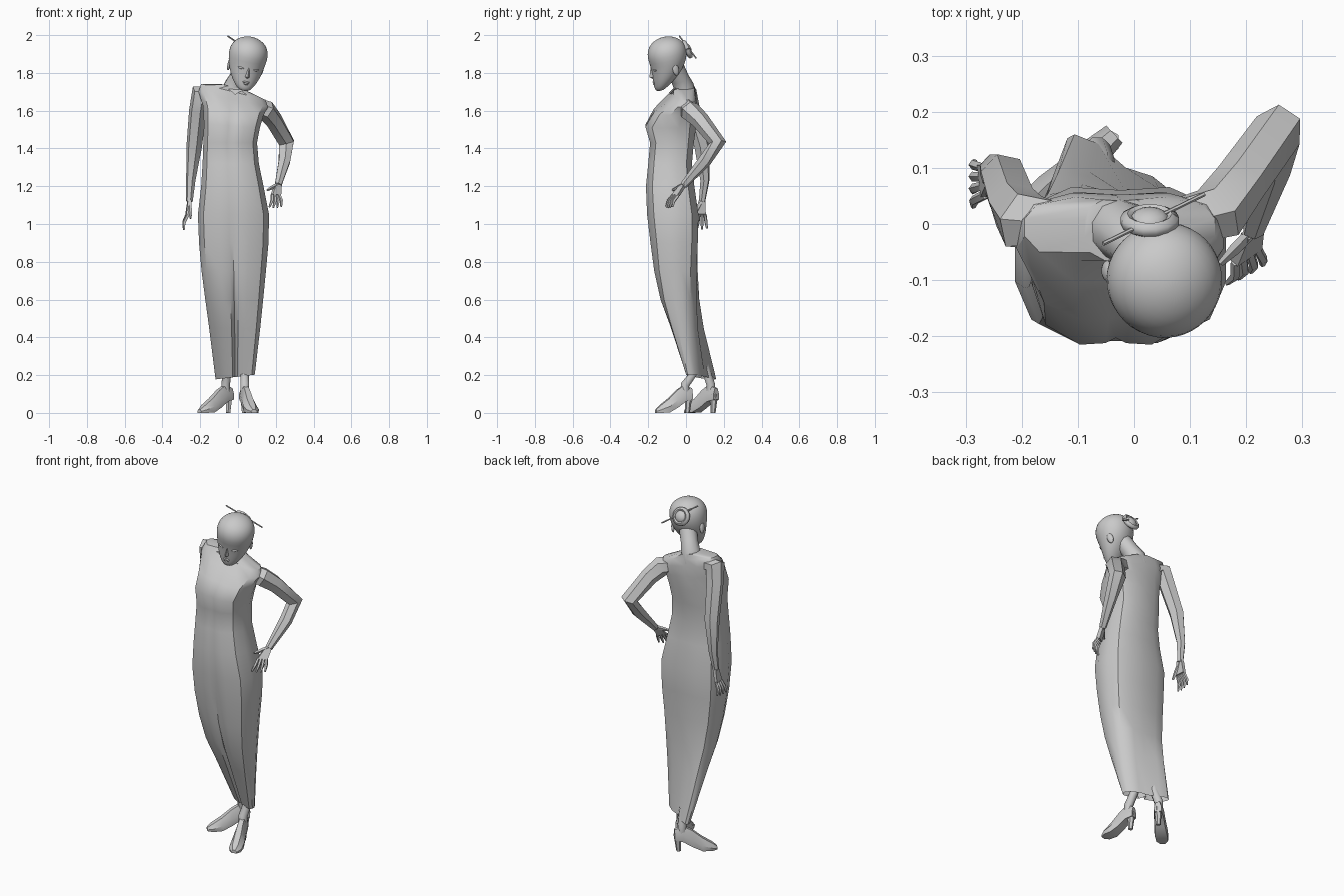
import bpy, bmesh, math
from mathutils import Vector, Matrix

cube = bpy.data.objects.get("Cube")
if cube:
    bpy.data.objects.remove(cube, do_unlink=True)

grey = bpy.data.materials.new("plain light grey")
grey.use_nodes = True
COL = (0.588, 0.588, 0.588, 1)
grey.diffuse_color = COL
grey.node_tree.nodes["Principled BSDF"].inputs["Base Color"].default_value = COL


def finish(name, bm, angle=35):
    bmesh.ops.recalc_face_normals(bm, faces=bm.faces[:])
    me = bpy.data.meshes.new(name)
    bm.to_mesh(me)
    bm.free()
    ob = bpy.data.objects.new(name, me)
    bpy.context.collection.objects.link(ob)
    me.materials.append(grey)
    bpy.ops.object.select_all(action='DESELECT')
    ob.select_set(True)
    bpy.context.view_layer.objects.active = ob
    bpy.ops.object.shade_smooth_by_angle(angle=math.radians(angle))
    return ob


def loft(name, rings, caps=(True, True), angle=35):
    """Skin a list of equal-length point rings."""
    bm = bmesh.new()
    vs = [[bm.verts.new(p) for p in r] for r in rings]
    n = len(vs[0])
    for a, b in zip(vs, vs[1:]):
        for i in range(n):
            j = (i + 1) % n
            bm.faces.new((a[i], a[j], b[j], b[i]))
    if caps[0]:
        bm.faces.new(vs[0])
    if caps[1]:
        bm.faces.new(vs[-1])
    return finish(name, bm, angle)


def tube(name, pts, sides=6, angle=35):
    """Tapered limb through (x, y, z, radius) points."""
    ps = [Vector(p[:3]) for p in pts]
    rings, side = [], None
    for i, p in enumerate(ps):
        d = (ps[min(i + 1, len(ps) - 1)] - ps[max(i - 1, 0)]).normalized()
        ref = side if side else (Vector((1, 0, 0)) if abs(d.x) < .8 else Vector((0, 1, 0)))
        side = (ref - d * ref.dot(d)).normalized()
        up = d.cross(side)
        rings.append([p + pts[i][3] * (side * math.cos(t) + up * math.sin(t))
                      for t in [2 * math.pi * (k + .5) / sides for k in range(sides)]])
    return loft(name, rings, angle=angle)


def hull(name, points):
    bm = bmesh.new()
    for p in points:
        bm.verts.new(p)
    res = bmesh.ops.convex_hull(bm, input=bm.verts[:])
    junk = [g for g in res["geom_interior"] if isinstance(g, bmesh.types.BMVert)]
    bmesh.ops.delete(bm, geom=junk, context='VERTS')
    return finish(name, bm)


def blob(name, mat, scale, seg=12):
    bm = bmesh.new()
    bmesh.ops.create_uvsphere(bm, u_segments=seg, v_segments=seg // 2 + 2, radius=1,
                              matrix=mat @ Matrix.Diagonal((*scale, 1)))
    return finish(name, bm, 60)


# Dress: one section stretched to each level, with a front pleat that opens low down
half = [(0, -.97), (.12, -.98), (.42, -1), (.82, -.74), (.97, -.25), (.97, .3), (.85, .72), (.45, .97)]
section = half + [(0, .93)] + [(-u, v) for u, v in half[:0:-1]]
# z, left x, right x, front y, back y, tilt, shear, pleat depth
levels = [
    (1.725, -.09, .04, -.065, .045, .25, 0, 0),
    (1.700, -.20, .15, -.065, .050, .25, 0, 0),
    (1.660, -.215, .165, -.105, .058, .22, 0, 0),
    (1.600, -.19, .14, -.170, .060, .15, 0, 0),
    (1.520, -.185, .12, -.215, .058, .08, 0, .008),
    (1.430, -.188, .105, -.190, .045, 0, 0, 0),
    (1.320, -.192, .115, -.200, .035, 0, 0, 0),
    (1.200, -.20, .14, -.212, .048, 0, 0, 0),
    (1.050, -.218, .17, -.206, .070, 0, 0, 0),
    (.900, -.212, .167, -.188, .066, 0, 0, .006),
    (.750, -.198, .153, -.165, .062, 0, .04, .01),
    (.600, -.178, .138, -.128, .066, 0, .1, .015),
    (.450, -.157, .122, -.065, .080, 0, .25, .04),
    (.190, -.122, .092, .045, .115, -.12, .6, .04),
]
rings = []
for z, x0, x1, yf, yb, tilt, shear, pleat in levels:
    xc, hw, yc, hd = (x0 + x1) / 2, (x1 - x0) / 2, (yf + yb) / 2, (yb - yf) / 2
    ring = []
    for u, v in section:
        y = yc + hd * v
        if u == 0:
            y -= math.copysign(pleat * (1 if v < 0 else .3), v)
        ring.append((xc + hw * u, y - shear * hw * u, z - tilt * hw * u))
    rings.append(ring)
loft("dress", rings, caps=(True, False), angle=40)

# Neck and collar
tube("neck", [(-.035, -.012, 1.6, .058), (-.035, -.008, 1.68, .06), (-.022, -.012, 1.73, .054),
              (.0, -.032, 1.77, .049), (.03, -.06, 1.83, .05)], 10, 50)
hull("collar", [(-.075, -.045, 1.735), (.035, -.06, 1.715), (-.015, -.09, 1.685),
                (-.015, -.03, 1.72), (-.03, .03, 1.72)])

# Head: nodding, turned and tilted a little
head_m = (Matrix.Translation((.046, -.09, 1.855)) @ Matrix.Rotation(math.radians(10), 4, 'Z')
          @ Matrix.Rotation(math.radians(9), 4, 'Y') @ Matrix.Rotation(math.radians(15), 4, 'X'))
# z, half width, front y, back y
skull = [(-.135, .022, -.098, -.065), (-.118, .045, -.108, -.03), (-.085, .07, -.106, .02),
         (-.045, .088, -.104, .065), (0, .1, -.1, .098), (.05, .107, -.108, .11),
         (.09, .097, -.096, .1), (.118, .072, -.072, .075), (.134, .038, -.04, .04), (.139, .01, -.01, .01)]
rings = []
for z, hw, yf, yb in skull:
    rings.append([head_m @ Vector((hw * math.cos(t), (yf + yb) / 2 + (yb - yf) / 2 * math.sin(t), z))
                  for t in [2 * math.pi * k / 20 for k in range(20)]])
head = loft("head", rings, angle=60)
sub = head.modifiers.new("smooth", 'SUBSURF')
sub.levels = sub.render_levels = 1

# Face details
hull("nose", [head_m @ Vector(p) for p in [(0, -.102, .0), (-.014, -.098, -.055), (.014, -.098, -.055),
                                           (0, -.12, -.05), (0, -.104, -.063), (0, -.09, -.03)]])
for name, z, w in (("upper_lip", -.082, .02), ("lower_lip", -.091, .016)):
    blob(name, head_m @ Matrix.Translation((0, -.101, z)), (w, .008, .006))
for s, label in ((1, "left"), (-1, "right")):
    blob(label + "_eye", head_m @ Matrix.Translation((s * .04, -.089, -.012))
         @ Matrix.Rotation(s * .35, 4, 'Z'), (.018, .007, .006))
    blob(label + "_ear", head_m @ Matrix.Translation((s * .088, .015, -.03))
         @ Matrix.Rotation(s * .25, 4, 'Z'), (.009, .018, .032))

# Hair bun with a pin through it
bun_m = Matrix.Translation((.028, .006, 1.925)) @ Matrix.Rotation(math.radians(-65), 4, 'X')
bun_pts = [bun_m @ Vector((.04 * math.cos(a), .04 * math.sin(a), 0))
           for a in [2 * math.pi * k / 14 for k in range(15)]]
tube("bun_roll", [(*p, .014) for p in bun_pts], 6, 60)
blob("bun_core", bun_m, (.036, .036, .022))
tube("hair_pin", [(-.055, -.035, 1.995, .004), (.125, .053, 1.878, .004)], 6)

# Arms
tube("right_arm", [(-.14, .0, 1.685, .045), (-.197, .005, 1.69, .056), (-.213, .03, 1.6, .047),
                   (-.232, .085, 1.41, .042), (-.25, .1, 1.23, .025), (-.257, .085, 1.12, .018)])
tube("left_arm", [(.09, .005, 1.62, .048), (.15, .02, 1.6, .055), (.19, .075, 1.55, .048),
                  (.257, .167, 1.43, .046), (.246, .1, 1.335, .035), (.212, -.012, 1.205, .02)])


def hand(side, wrist, knuckles, tips, thumb, normal):
    """Flat palm with four bent fingers and a thumb."""
    w, nrm = Vector(wrist), Vector(normal)
    ka, kb = Vector(knuckles[0]), Vector(knuckles[1])
    ta, tb = Vector(tips[0]), Vector(tips[1])
    across = (kb - ka).normalized() * .017
    hull(side + "_palm", [p + nrm * s * .01 for s in (-1, 1) for p in (w - across, w + across, ka, kb)])
    for i in range(4):
        f = i / 3
        k = ka.lerp(kb, .08 + .84 * f)
        t = ta.lerp(tb, f)
        t = t.lerp(k, .15 * abs(f - .45))
        m = k.lerp(t, .5) + nrm * .01
        tube(f"{side}_finger_{i + 1}", [(*k, .009), (*m, .009), (*t, .005)], 5, 50)
    th = Vector(thumb)
    tube(side + "_thumb", [(*w, .011), (*w.lerp(th, .55), .011), (*th, .006)], 5, 50)


hand("right", (-.257, .085, 1.125), ((-.264, .048, 1.05), (-.27, .105, 1.05)),
     ((-.288, .03, .965), (-.285, .112, .97)), (-.25, .03, 1.03), (-.97, 0, -.2))
hand("left", (.212, -.012, 1.21), ((.178, -.07, 1.155), (.222, -.04, 1.15)),
     ((.165, -.108, 1.085), (.23, -.075, 1.085)), (.155, -.07, 1.18), (.65, -.6, .3))


# Legs and heeled shoes
def shoe(side, heel, toe, ankle, knee):
    h, t = Vector((*heel, 0)), Vector((*toe, 0))
    d = (t - h).normalized()
    sd = Vector((-d.y, d.x, 0))
    # along, bottom z, top z, half width
    prof = [(0, .07, .13, .021), (.2, .06, .15, .028), (.42, .028, .12, .031), (.65, .003, .075, .037),
            (.88, 0, .04, .035), (1, 0, .018, .016)]
    rings = []
    for f, b, top, w in prof:
        c = h.lerp(t, f)
        rings.append([c + sd * u * w + Vector((0, 0, b + (top - b) * v))
                      for u, v in [(-.9, 0), (.9, 0), (1, .45), (.45, 1), (-.45, 1), (-1, .45)]])
    loft(side + "_shoe", rings)
    c = h + d * .02
    tube(side + "_heel", [(*(c + Vector((0, 0, .1))), .025), (*(c + Vector((0, 0, .05))), .017),
                          (*(c + d * .004), .013)], 6)
    c = h.lerp(t, .18)
    tube(side + "_leg", [(c.x, c.y, .1, .024), (c.x, c.y, .15, .025), (*ankle, .22, .024),
                         (*knee, .45, .03)], 8, 50)


shoe("right", (-.035, .16), (-.205, .0), (-.057, .107), (-.06, .03))
shoe("left", (.025, .03), (.085, -.16), (.035, .048), (.04, -.005))
